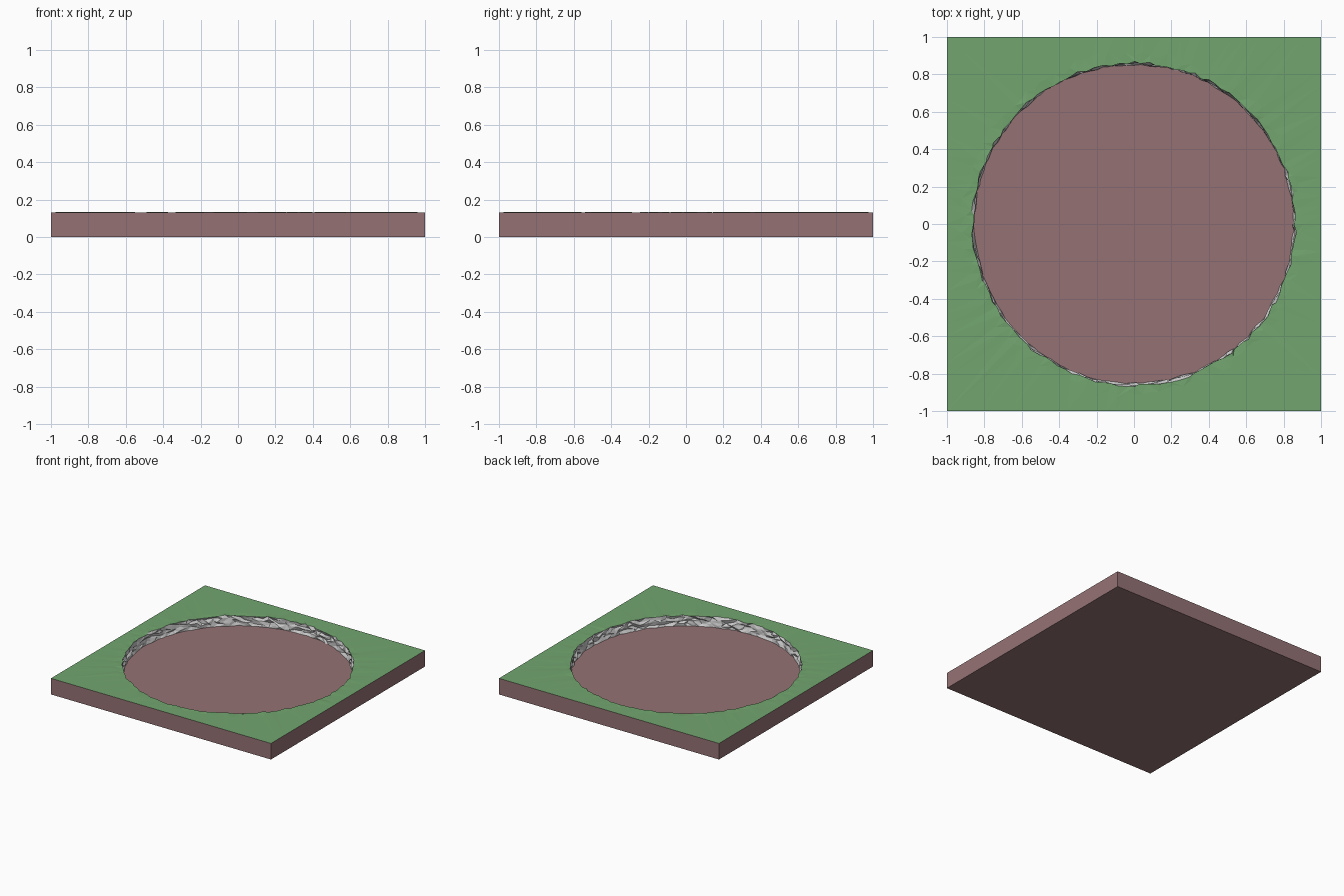
import bpy, math, random

if "Cube" in bpy.data.objects:
    bpy.data.objects.remove(bpy.data.objects["Cube"])

random.seed(7)
N = 128            # segments around the pit, multiple of 8 so corners are hit
TOP, FLOOR = 0.132, 0.05


def material(name, rgb):
    m = bpy.data.materials.new(name)
    m.diffuse_color = (*rgb, 1)
    m.use_nodes = True
    m.node_tree.nodes["Principled BSDF"].inputs["Base Color"].default_value = m.diffuse_color
    return m


def make(name, verts, faces, mat=None):
    me = bpy.data.meshes.new(name)
    me.from_pydata(verts, [], faces)
    me.update()
    ob = bpy.data.objects.new(name, me)
    bpy.context.collection.objects.link(ob)
    if mat:
        me.materials.append(mat)
    return ob


def ring(radius, z, jr, jz, ja=0.0):
    """Jittered circle of points."""
    pts = []
    for i in range(N):
        a = (i + random.uniform(-ja, ja)) * math.tau / N
        r = radius + random.uniform(-jr, jr)
        pts.append((r * math.cos(a), r * math.sin(a), z + random.uniform(-jz, jz)))
    return pts


def square_ring(z):
    """Circle directions projected onto the slab's square outline."""
    pts = []
    for i in range(N):
        c, s = math.cos(i * math.tau / N), math.sin(i * math.tau / N)
        k = max(abs(c), abs(s))
        pts.append((c / k, s / k, z))
    return pts


def loft(rings):
    """Triangulated strips between rings, diagonals chosen at random."""
    verts = [p for r in rings for p in r]
    faces = []
    for j in range(len(rings) - 1):
        for i in range(N):
            k = (i + 1) % N
            a, b, c, d = j * N + i, (j + 1) * N + i, (j + 1) * N + k, j * N + k
            faces += [(a, b, c), (a, c, d)] if random.random() < 0.5 else [(a, b, d), (b, c, d)]
    return verts, faces


soil = material("soil", (0.30, 0.17, 0.175))
grass = material("grass", (0.17, 0.38, 0.16))

# Shared ragged rims
rim = ring(0.862, TOP, 0.009, 0.003, 0.35)
foot = ring(0.853, FLOOR, 0.006, 0, 0.3)

# Rocky pit wall
rows = [foot]
for t in (0.25, 0.5, 0.75):
    rows.append(ring(0.857 + 0.008 * t, FLOOR + t * (TOP - FLOOR), 0.012, 0.007, 0.35))
rows.append(rim)
v, f = loft(rows)
make("rock_wall", v, [t[::-1] for t in f])

# Grass top with faint ripples next to the rim
ripple = ring(0.91, TOP, 0.025, 0.0012)
v, f = loft([rim, ripple, square_ring(TOP)])
make("grass_top", v, f, grass)

# Soil floor of the pit
make("pit_floor", foot, [tuple(range(N))], soil)

# Soil sides and underside of the slab
corners = [(-1, -1), (1, -1), (1, 1), (-1, 1)]
v = [(x, y, z) for z in (0, TOP) for x, y in corners]
f = [(3, 2, 1, 0)] + [(i, (i + 1) % 4, (i + 1) % 4 + 4, i + 4) for i in range(4)]
make("soil_block", v, f, soil)
